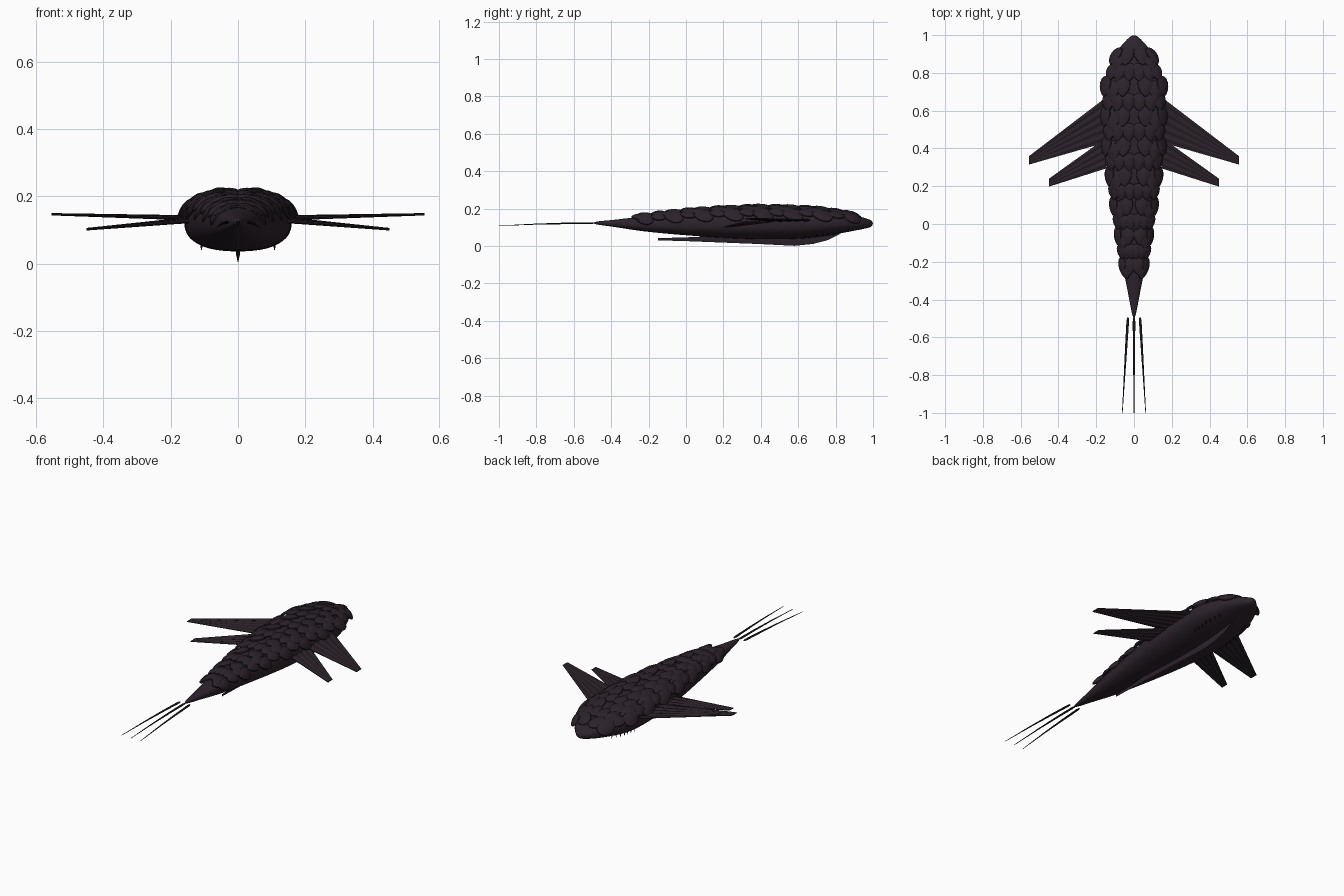
import bpy, bmesh
from math import sin, cos, pi, radians
from mathutils import Vector

if "Cube" in bpy.data.objects:
    bpy.data.objects.remove(bpy.data.objects["Cube"])


def material(name, colour):
    m = bpy.data.materials.new(name)
    m.use_nodes = True
    m.diffuse_color = (*colour, 1)
    node = m.node_tree.nodes["Principled BSDF"]
    node.inputs["Base Color"].default_value = (*colour, 1)
    node.inputs["Roughness"].default_value = 0.6
    return m


SKIN = material("dark plum skin", (0.026, 0.017, 0.025))
SCALE = material("dark plum scale", (0.024, 0.016, 0.023))
EDGE = material("dark green scale edge", (0.008, 0.014, 0.013))
FIN = material("dusky fin", (0.022, 0.015, 0.021))
RAY = material("black filament", (0.009, 0.007, 0.01))


def finish(name, bm, mats, smooth=None):
    bmesh.ops.recalc_face_normals(bm, faces=bm.faces)
    mesh = bpy.data.meshes.new(name)
    bm.to_mesh(mesh)
    bm.free()
    ob = bpy.data.objects.new(name, mesh)
    bpy.context.collection.objects.link(ob)
    for m in mats:
        mesh.materials.append(m)
    if smooth:
        bpy.ops.object.select_all(action="DESELECT")
        ob.select_set(True)
        bpy.context.view_layer.objects.active = ob
        bpy.ops.object.shade_smooth_by_angle(angle=radians(smooth))
    return ob


def loft(bm, rings):
    # Skin closed rings of points and cap both ends
    loops = [[bm.verts.new(p) for p in r] for r in rings]
    for a, b in zip(loops, loops[1:]):
        for i in range(len(a)):
            j = (i + 1) % len(a)
            bm.faces.new((a[i], a[j], b[j], b[i]))
    bm.faces.new(loops[0])
    bm.faces.new(loops[-1])


# Body stations: y, half width, bottom z, top z
STATIONS = [
    (-0.5, 0.007, 0.116, 0.130), (-0.4, 0.025, 0.105, 0.138),
    (-0.3, 0.045, 0.088, 0.150), (-0.2, 0.066, 0.074, 0.163),
    (0.0, 0.097, 0.056, 0.186), (0.2, 0.130, 0.042, 0.200),
    (0.4, 0.154, 0.034, 0.207), (0.6, 0.162, 0.036, 0.203),
    (0.74, 0.161, 0.050, 0.193), (0.84, 0.125, 0.070, 0.176),
    (0.92, 0.090, 0.085, 0.160), (0.97, 0.045, 0.095, 0.146),
    (1.0, 0.014, 0.105, 0.135)]


def station(y):
    for a, b in zip(STATIONS, STATIONS[1:]):
        if y <= b[0]:
            t = (y - a[0]) / (b[0] - a[0])
            return [p + (q - p) * t for p, q in zip(a, b)][1:]
    return STATIONS[-1][1:]


def surface(y, angle):
    # Rounded-box section; angle 0 points up
    w, lo, hi = station(y)
    s, c = sin(angle), cos(angle)
    power = 0.82
    x = w * abs(s) ** power * (1 if s > 0 else -1)
    z = (hi - lo) / 2 * abs(c) ** power * (1 if c > 0 else -1)
    return Vector((x, y, (hi + lo) / 2 + z))


bm = bmesh.new()
loft(bm, [[surface(s[0], 2 * pi * i / 24) for i in range(24)] for s in STATIONS])
body = finish("body", bm, [SKIN], 60)
sub = body.modifiers.new("smooth body", "SUBSURF")
sub.levels = sub.render_levels = 2


# Raised teardrop scales in rows along the back
def add_scale(bm, y, angle, length, width, tilt):
    e = 0.01
    p = surface(y, angle)
    back = (surface(y - e, angle) - surface(y + e, angle)).normalized()
    side = (surface(y, angle + e) - surface(y, angle - e)).normalized()
    normal = side.cross(back)
    if normal.dot(p - Vector((0, y, 0.1))) < 0:
        normal = -normal
    back, normal = (back * cos(tilt) + normal * sin(tilt),
                    normal * cos(tilt) - back * sin(tilt))
    p = p + normal * 0.004
    rings = []
    for r, h in ((1, 0), (0.97, 0.006), (0.6, 0.013), (0.2, 0.016)):
        ring = []
        for i in range(16):
            a = 2 * pi * i / 16
            across = sin(a) * abs(sin(a / 2)) ** 0.5 * width / 2
            ring.append(p + back * (cos(a) * length / 2 * r)
                        + side * (across * r) + normal * h)
        rings.append(ring)
    loft(bm, rings)


bm = bmesh.new()
for row in range(8):
    y = -0.22 + row * 0.158
    size = 0.72 + 0.28 * min(1, station(y)[0] / 0.15)
    for sgn in (-1, 1):
        for k, angle in enumerate((0.3, 0.72, 1.12)):
            add_scale(bm, y - 0.025 * (k % 2), sgn * angle,
                      0.115 * size, 0.095 * size, radians(9))
        # Flatter scales filling the gap to the next row
        if row < 7:
            for angle in (0.12, 0.5, 0.92):
                add_scale(bm, y + 0.075, sgn * angle,
                          0.1 * size, 0.085 * size, radians(2))
bmesh.ops.recalc_face_normals(bm, faces=bm.faces)
for f in bm.faces:
    f.material_index = 1 if f.normal.y < -0.75 else 0
finish("back_scales", bm, [SCALE, EDGE], 40)


# Ribbed side fins: root and tip chords, each as front and rear points
def fin(name, root, tip, sgn, rays=5):
    bm = bmesh.new()
    count = rays * 4
    rings = []
    for (front, rear), thick in ((root, 0.006), (tip, 0.003)):
        front, rear = Vector(front), Vector(rear)
        upper, lower = [], []
        for i in range(count + 1):
            p = front.lerp(rear, i / count)
            h = thick * (0.35 + 0.65 * (i % 4 in (1, 2)))
            upper.append((sgn * p.x, p.y, p.z + h))
            lower.append((sgn * p.x, p.y, p.z - h))
        rings.append(upper + lower[::-1])
    loft(bm, rings)
    finish(name, bm, [FIN])


for label, sgn in (("left", 1), ("right", -1)):
    fin(label + "_front_fin",
        ((0.155, 0.665, 0.138), (0.155, 0.43, 0.134)),
        ((0.555, 0.36, 0.147), (0.555, 0.315, 0.146)), sgn)
    fin(label + "_rear_fin",
        ((0.15, 0.455, 0.132), (0.145, 0.295, 0.125)),
        ((0.45, 0.24, 0.103), (0.45, 0.198, 0.101)), sgn, 4)

# Thin keel blade under the belly
bm = bmesh.new()
rings = []
for y, lo, hi, w in ((-0.15, 0.030, 0.042, 0.001), (0.0, 0.026, 0.046, 0.003),
                     (0.2, 0.018, 0.055, 0.005), (0.4, 0.010, 0.055, 0.006),
                     (0.58, 0.001, 0.055, 0.006), (0.68, 0.011, 0.06, 0.005),
                     (0.76, 0.032, 0.07, 0.003), (0.82, 0.062, 0.08, 0.001)):
    rings.append([(0, y, lo), (w, y, (lo + hi) / 2), (w, y, hi),
                  (-w, y, hi), (-w, y, (lo + hi) / 2)])
loft(bm, rings)
finish("belly_keel", bm, [SKIN], 50)

# Small fringe of spines under the throat
bm = bmesh.new()
for sgn in (-1, 1):
    for i in range(7):
        y = 0.64 + 0.03 * i
        p = surface(y, sgn * radians(142))
        rings = []
        for r, drop in ((0.005, -0.008), (0.001, 0.014)):
            rings.append([p + Vector((r * cos(a * pi / 3), r * sin(a * pi / 3), -drop))
                          for a in range(6)])
        loft(bm, rings)
finish("throat_spines", bm, [RAY])

# Three tapering tail filaments
for name, sgn in (("left", 1), ("middle", 0), ("right", -1)):
    bm = bmesh.new()
    rings = []
    for t, r in ((0, 0.004), (0.04, 0.007), (0.3, 0.006), (0.6, 0.004), (1, 0.0015)):
        x = sgn * (0.032 + 0.03 * t)
        z = 0.122 - 0.014 * t * t
        rings.append([(x + r * cos(a * pi / 4), -0.495 - 0.505 * t,
                       z + 0.7 * r * sin(a * pi / 4)) for a in range(8)])
    loft(bm, rings)
    finish(name + "_tail_filament", bm, [RAY], 50)
